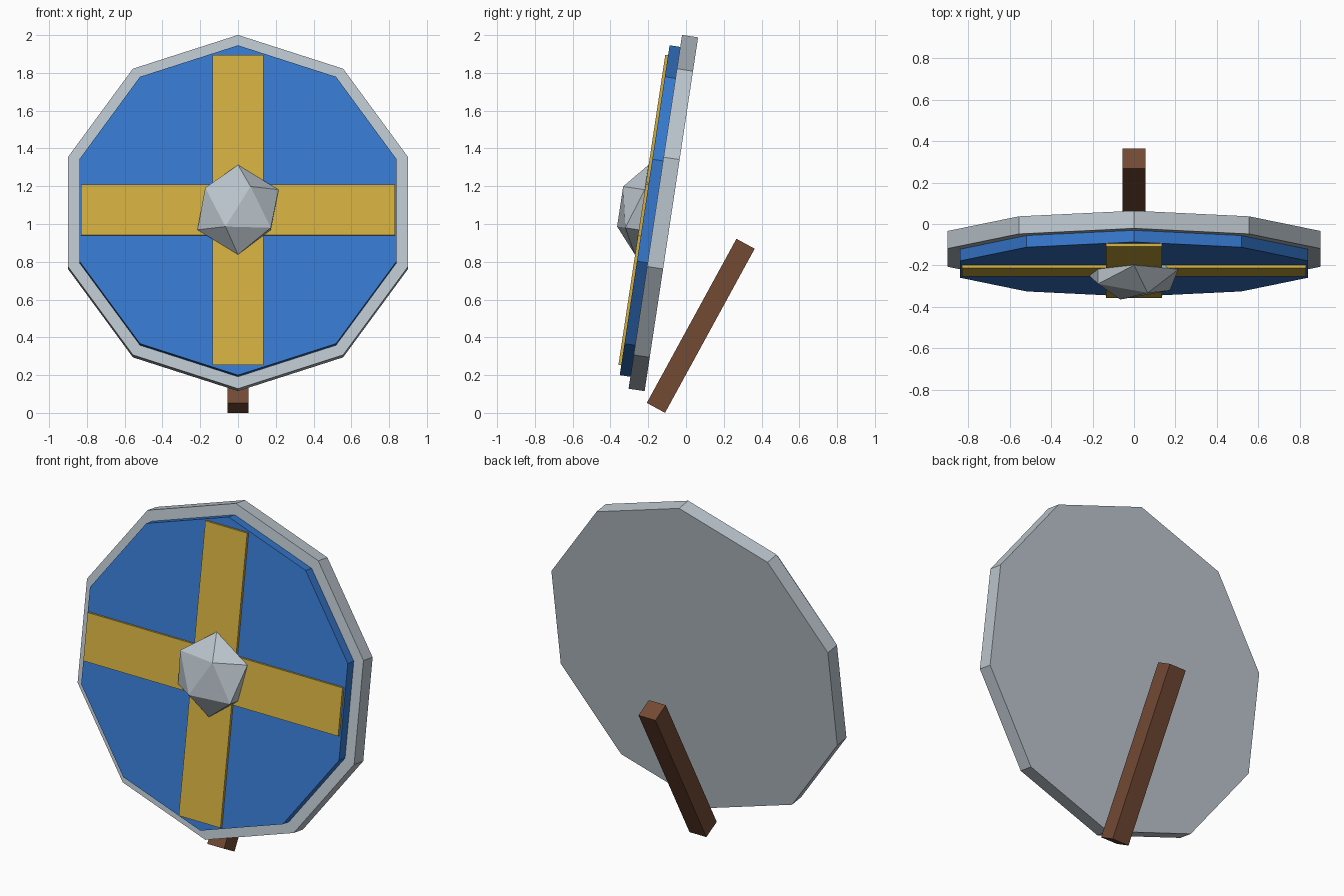
import bpy, bmesh, math
from mathutils import Matrix, Vector

cube = bpy.data.objects.get("Cube")
if cube:
    bpy.data.objects.remove(cube, do_unlink=True)


def material(name, rgb):
    mat = bpy.data.materials.new(name)
    mat.use_nodes = True
    mat.diffuse_color = (*rgb, 1)
    mat.node_tree.nodes["Principled BSDF"].inputs["Base Color"].default_value = (*rgb, 1)
    return mat


steel = material("pale steel", (0.50, 0.56, 0.61))
blue = material("blue paint", (0.037, 0.19, 0.62))
gold = material("gold paint", (0.64, 0.42, 0.05))
wood = material("brown wood", (0.17, 0.067, 0.034))

# The shield leans back around its middle; local -y is its front
LEAN = Matrix.Translation((0, -0.12, 1.058)) @ Matrix.Rotation(-0.15, 4, 'X')


def add_object(name, bm, mat, matrix):
    bmesh.ops.recalc_face_normals(bm, faces=bm.faces)
    mesh = bpy.data.meshes.new(name)
    bm.to_mesh(mesh)
    bm.free()
    mesh.materials.append(mat)
    obj = bpy.data.objects.new(name, mesh)
    obj.matrix_world = matrix
    bpy.context.collection.objects.link(obj)
    return obj


def plate(name, outline, back, front, mat, matrix=LEAN):
    """Extrude an x-z outline from depth back to depth front (towards -y)."""
    bm = bmesh.new()
    face = bm.faces.new([bm.verts.new((x, -back, z)) for x, z in outline])
    grown = bmesh.ops.extrude_face_region(bm, geom=[face], use_keep_orig=True)
    verts = [v for v in grown["geom"] if isinstance(v, bmesh.types.BMVert)]
    bmesh.ops.translate(bm, verts=verts, vec=(0, back - front, 0))
    return add_object(name, bm, mat, matrix)


def decagon(radius):
    angles = [math.tau * i / 10 for i in range(10)]
    return [(radius * math.sin(a), radius * math.cos(a)) for a in angles]


# Shield body: steel backing with a raised painted face
plate("shield_backing", decagon(0.947), -0.043, 0.043, steel)
plate("shield_face", decagon(0.883), 0.043, 0.10, blue)

# Gold cross: one arm corner turned four times
ARM, HALF = 0.83, 0.136
cross = []
for turn in range(4):
    spin = Matrix.Rotation(-turn * math.pi / 2, 2)
    cross += [spin @ Vector(p) for p in ((-HALF, ARM), (HALF, ARM), (HALF, HALF))]
plate("gold_cross", cross, 0.10, 0.115, gold)

# Faceted boss, flattened against the face
bm = bmesh.new()
bmesh.ops.create_icosphere(bm, subdivisions=1, radius=0.24)
bmesh.ops.scale(bm, verts=bm.verts, vec=(1, 0.565, 1))
add_object("shield_boss", bm, steel, LEAN @ Matrix.Translation((0, -0.116, 0)))

# Square wooden prop behind the shield
W, L = 0.055, 0.495
prop = Matrix.Translation((0, 0.078, 0.461)) @ Matrix.Rotation(-0.5, 4, 'X')
plate("rear_prop", [(-W, -L), (W, -L), (W, L), (-W, L)], -W, W, wood, prop)
